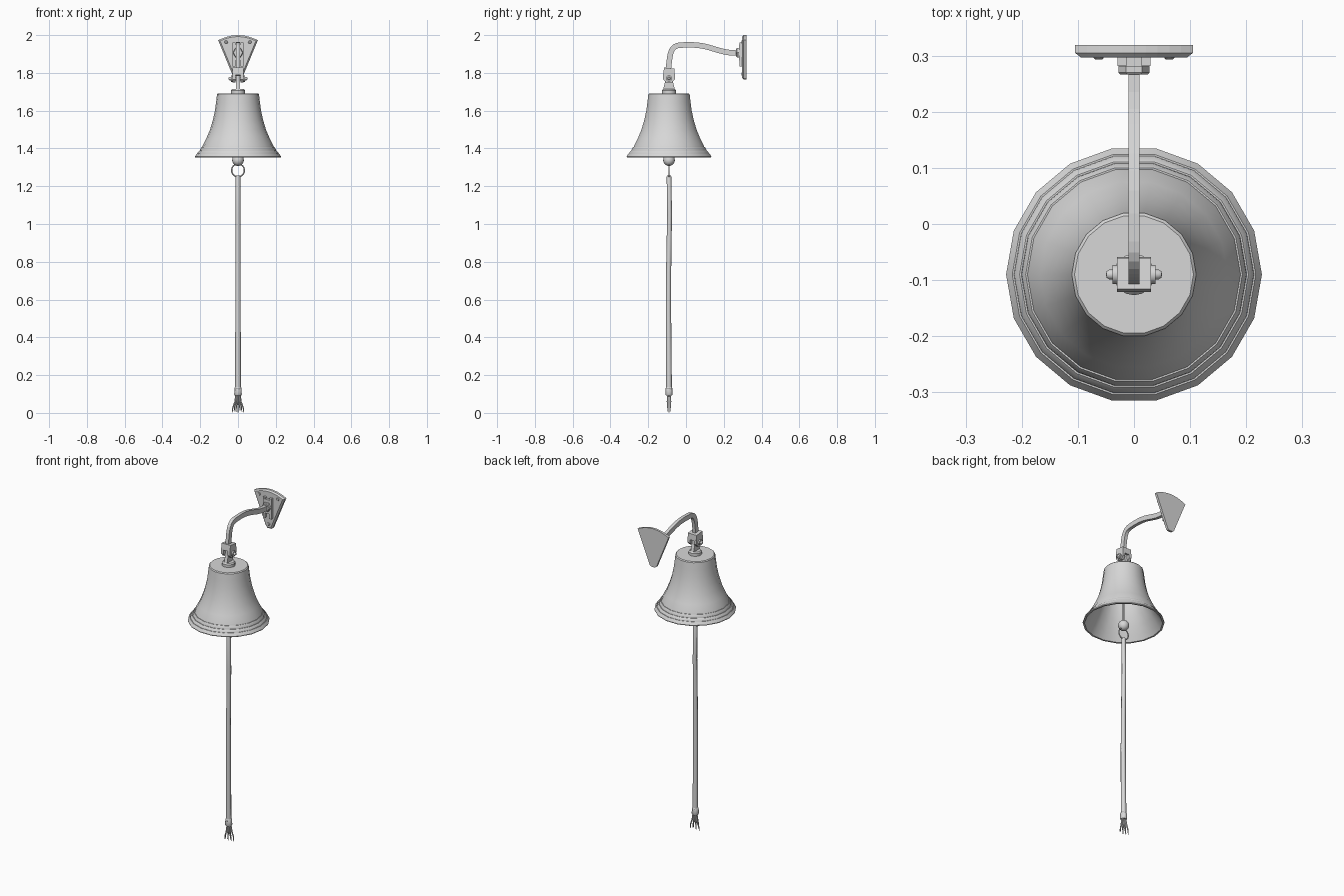
import bpy, bmesh, math, random
from mathutils import Vector, Matrix
from mathutils.geometry import interpolate_bezier

random.seed(4)
cube = bpy.data.objects.get("Cube")
if cube:
    bpy.data.objects.remove(cube, do_unlink=True)

GREY = (0.68, 0.68, 0.68, 1)
metal = bpy.data.materials.new("plain_grey")
metal.use_nodes = True
metal.diffuse_color = GREY
metal.node_tree.nodes["Principled BSDF"].inputs["Base Color"].default_value = GREY
AXIS_Y = -0.09  # the bell hangs on this line


def finish(name, bm, smooth=True):
    bmesh.ops.recalc_face_normals(bm, faces=bm.faces)
    mesh = bpy.data.meshes.new(name)
    bm.to_mesh(mesh)
    bm.free()
    mesh.materials.append(metal)
    ob = bpy.data.objects.new(name, mesh)
    bpy.context.collection.objects.link(ob)
    if smooth:
        bpy.ops.object.select_all(action="DESELECT")
        ob.select_set(True)
        bpy.context.view_layer.objects.active = ob
        bpy.ops.object.shade_smooth_by_angle(angle=math.radians(32))
    return ob


def lathe(name, profile, sides, origin=(0, AXIS_Y, 0), axis="Z"):
    """Spin (radius, height) points; zero radii become poles."""
    bm = bmesh.new()
    verts = [bm.verts.new((r, 0, h)) for r, h in profile]
    edges = [bm.edges.new(pair) for pair in zip(verts, verts[1:])]
    bmesh.ops.spin(bm, geom=verts + edges, cent=(0, 0, 0), axis=(0, 0, 1),
                   angle=math.tau, steps=sides, use_merge=True)
    bmesh.ops.remove_doubles(bm, verts=bm.verts, dist=1e-5)
    if axis == "X":
        bm.transform(Matrix.Rotation(math.pi / 2, 4, "Y"))
    if axis == "Y":
        bm.transform(Matrix.Rotation(-math.pi / 2, 4, "X"))
    bm.transform(Matrix.Translation(origin))
    return finish(name, bm)


def prism(name, outline, depth, axis, bevel=0):
    """Extrude an outline along X (outline is y, z) or Y (outline is x, z)."""
    bm = bmesh.new()
    lo, hi = depth
    place = (lambda p, d: (d, *p)) if axis == "X" else (lambda p, d: (p[0], d, p[1]))
    face = bm.faces.new([bm.verts.new(place(p, lo)) for p in outline])
    rim = list(face.edges)
    new = bmesh.ops.extrude_face_region(bm, geom=[face], use_keep_orig=True)
    shift = Vector(place((0, 0), hi - lo))
    bmesh.ops.translate(bm, vec=shift, verts=[v for v in new["geom"] if isinstance(v, bmesh.types.BMVert)])
    if bevel:
        bmesh.ops.bevel(bm, geom=rim, offset=bevel, segments=1, affect="EDGES")
    return finish(name, bm, False)


def box(name, x, y, z):
    return prism(name, [(y[0], z[0]), (y[1], z[0]), (y[1], z[1]), (y[0], z[1])], x, "X")


def tube(name, points, radius, cyclic=False, taper=None):
    curve = bpy.data.curves.new(name, "CURVE")
    curve.dimensions = "3D"
    curve.bevel_depth = radius
    curve.bevel_resolution = 2
    curve.use_fill_caps = True
    spline = curve.splines.new("POLY")
    spline.points.add(len(points) - 1)
    spline.use_cyclic_u = cyclic
    for i, (point, p) in enumerate(zip(spline.points, points)):
        point.co = (*p, 1)
        point.radius = taper[i] if taper else 1
    spline.use_smooth = True
    curve.materials.append(metal)
    ob = bpy.data.objects.new(name, curve)
    bpy.context.collection.objects.link(ob)
    return ob


# Hollow bell with stepped bands above its lip
lathe("bell", [
    (0, 1.692), (0.106, 1.692), (0.111, 1.687), (0.116, 1.645), (0.122, 1.60),
    (0.133, 1.55), (0.148, 1.50), (0.167, 1.455), (0.188, 1.414),
    (0.190, 1.407), (0.193, 1.407), (0.200, 1.396),
    (0.201, 1.389), (0.204, 1.389), (0.213, 1.379),
    (0.214, 1.374), (0.217, 1.374), (0.228, 1.357), (0.227, 1.353),
    (0.217, 1.353), (0.198, 1.382), (0.172, 1.425), (0.144, 1.48),
    (0.122, 1.55), (0.109, 1.62), (0.10, 1.675), (0, 1.675)], 18)

# Crown collar and the tapered lug rising into the yoke
lathe("crown_collar", [(0, 1.688), (0.037, 1.688), (0.037, 1.708), (0.031, 1.715), (0, 1.715)], 16)
prism("crown_lug", [(-0.122, 1.71), (-0.058, 1.71), (-0.070, 1.755),
                    (-0.072, 1.785), (-0.108, 1.785), (-0.110, 1.755)], (-0.010, 0.010), "X")

# Yoke: a block with two prongs, held by a cross bolt
prism("yoke_block", [(-0.121, 1.79), (-0.059, 1.785), (-0.061, 1.822), (-0.116, 1.828)], (-0.03, 0.03), "X")
for side, word in ((-1, "right"), (1, "left")):
    x = sorted((side * 0.014, side * 0.03))
    prism(word + "_yoke_prong", [(-0.121, 1.792), (-0.121, 1.765), (-0.105, 1.748),
                                 (-0.075, 1.748), (-0.059, 1.765), (-0.059, 1.792)], x, "X")
    lathe(word + "_bolt_washer", [(0, -0.004), (0.017, -0.004), (0.017, 0.004), (0, 0.004)], 12,
          (side * 0.034, AXIS_Y, 1.770), "X")
lathe("cross_bolt", [(0, -0.05), (0.006, -0.049), (0.009, -0.044), (0.009, 0.044),
                     (0.006, 0.049), (0, 0.05)], 10, (0, AXIS_Y, 1.770), "X")

# Swan-neck arm: a flat bar following two bends
bends = [[(-0.094, 1.815), (-0.084, 1.90), (-0.085, 1.943), (-0.03, 1.947)],
         [(-0.03, 1.947), (0.13, 1.960), (0.15, 1.905), (0.27, 1.905)]]
path = []
for bend in bends:
    path += interpolate_bezier(*[Vector(p) for p in bend], 10)[len(path) > 0:]
upper, lower = [], []
for i, p in enumerate(path):
    along = (path[min(i + 1, len(path) - 1)] - path[max(i - 1, 0)]).normalized()
    across = Vector((-along.y, along.x)) * 0.0145
    upper.append(p + across)
    lower.append(p - across)
prism("arm", upper + lower[::-1], (-0.010, 0.010), "X")

# Wall fixing: nut, boss with raised side rails, fan plate and screws
lathe("arm_nut", [(0, 0), (0.024, 0), (0.028, 0.004), (0.028, 0.016), (0, 0.016)], 6, (0, 0.266, 1.907), "Y")
box("plate_boss", (-0.028, 0.028), (0.281, 0.302), (1.865, 1.95))
for side, word in ((-1, "right"), (1, "left")):
    box(word + "_boss_rail", sorted((side * 0.013, side * 0.029)), (0.282, 0.302), (1.835, 1.96))
arc = [(0.105 * t, 2.0 - 0.027 * t * t) for t in [i / 5 - 1 for i in range(11)]]
prism("wall_plate", arc + [(0.022, 1.772), (0.012, 1.765), (-0.012, 1.765), (-0.022, 1.772)],
      (0.297, 0.319), "Y", 0.008)
for word, x, z in (("right", -0.063, 1.963), ("left", 0.063, 1.963), ("lower", 0, 1.795)):
    lathe(word + "_screw", [(0, 0), (0.006, 0), (0.009, 0.003), (0.009, 0.01), (0, 0.01)], 10,
          (x, 0.293, z), "Y")

# Clapper: rod, ball and pull ring
lathe("clapper_rod", [(0, 1.34), (0.006, 1.34), (0.006, 1.68), (0, 1.68)], 8)
ball = [(0.031 * math.sin(math.pi * i / 10), 1.338 - 0.031 * math.cos(math.pi * i / 10)) for i in range(11)]
lathe("clapper_ball", [(max(r, 0), z) for r, z in ball], 16)
tube("pull_ring", [(0.034 * math.cos(a), AXIS_Y, 1.284 + 0.034 * math.sin(a))
                   for a in [math.tau * i / 24 for i in range(24)]], 0.0035, True)

# Pull rope with a slight sway, thickening toward its bound end
heights = [1.258, 1.25, 1.05, 0.75, 0.55, 0.25, 0.10]
sway = [0, 0, 0.003, -0.002, -0.003, -0.001, 0]
tube("pull_rope", [(0, AXIS_Y + s, z) for s, z in zip(sway, heights)], 0.0135, False,
     [0.75, 0.92, 0.95, 1.0, 1.05, 1.12, 1.15])
lathe("rope_binding", [(0, 0.093), (0.017, 0.093), (0.020, 0.098), (0.019, 0.13), (0.015, 0.138), (0, 0.138)], 10)

# Frayed strands below the binding
for i in range(7):
    x = (i - 3) / 3
    y = 0.008 * (-1) ** i
    end = 0.004 + 0.02 * random.random() if i % 3 else 0.003
    tube("frayed_strand_%d" % (i + 1), [
        (x * 0.010, AXIS_Y + y * 0.5, 0.10), (x * 0.015, AXIS_Y + y, 0.06),
        (x * 0.027, AXIS_Y + y * 0.8, 0.03), (x * 0.031, AXIS_Y + y * 0.5, end)],
        0.0042, False, [1, 1, 0.8, 0.5])
